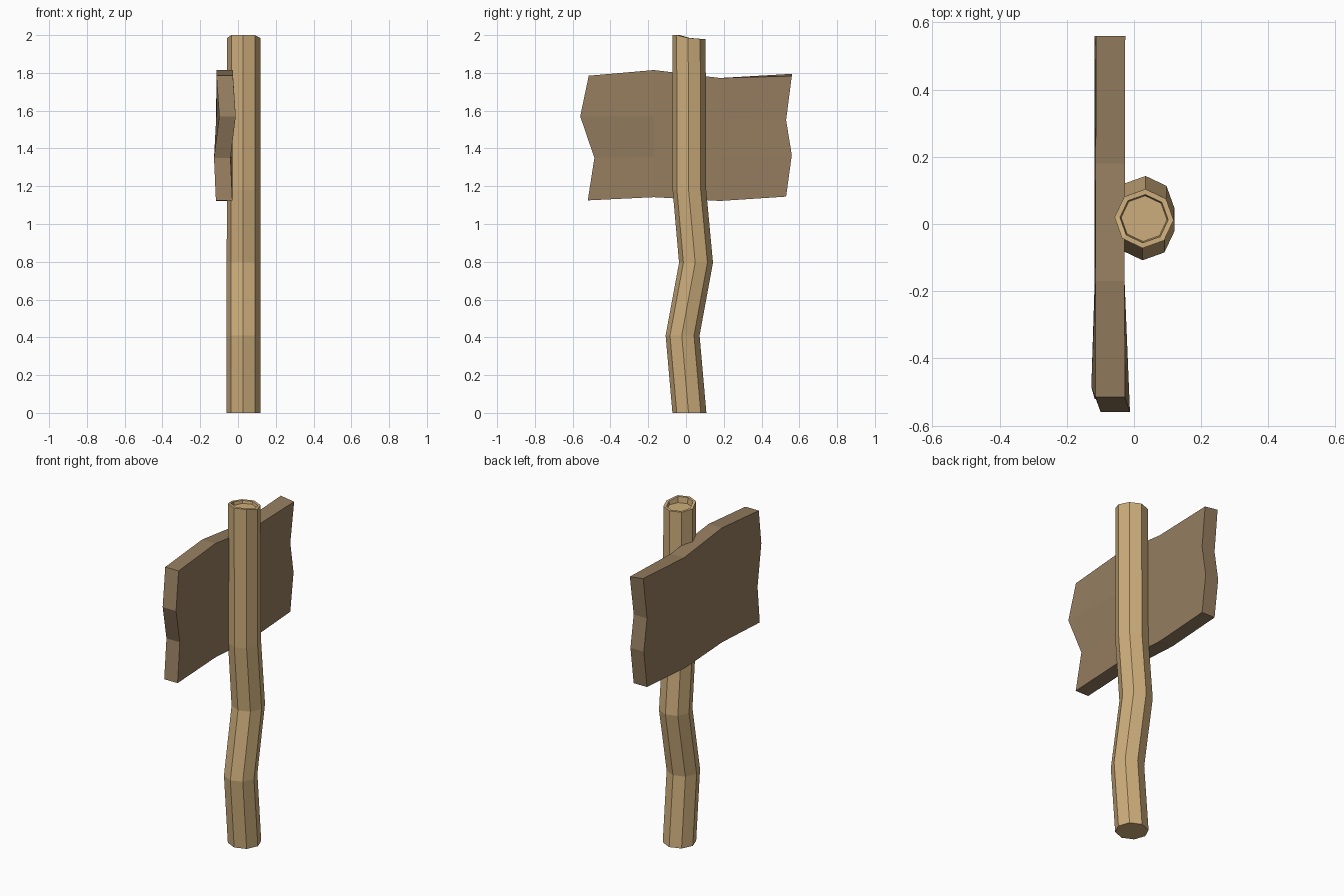
import bpy
import bmesh
from math import cos, sin, pi

if "Cube" in bpy.data.objects:
    bpy.data.objects.remove(bpy.data.objects["Cube"])


def make_object(name, bm, color):
    bmesh.ops.recalc_face_normals(bm, faces=bm.faces[:])
    mesh = bpy.data.meshes.new(name)
    bm.to_mesh(mesh)
    bm.free()
    mat = bpy.data.materials.new(name + "_wood")
    mat.diffuse_color = color
    mat.use_nodes = True
    mat.node_tree.nodes["Principled BSDF"].inputs["Base Color"].default_value = mat.diffuse_color
    mesh.materials.append(mat)
    obj = bpy.data.objects.new(name, mesh)
    bpy.context.collection.objects.link(obj)
    return obj


# Crooked eight-sided post with a shallow recess in its top
SIDES = 8
TURN = -0.05
CX = 0.03


def ring(bm, y, z, radius, tilt=None):
    verts = []
    for i in range(SIDES):
        a = TURN + 2 * pi * i / SIDES
        dz = tilt[i] if tilt else 0
        verts.append(bm.verts.new((CX + radius * cos(a), y + radius * sin(a), z + dz)))
    return verts


rim = [-0.015, -0.02, -0.02, -0.02, -0.015, 0.0, 0.0, 0.0]
bm = bmesh.new()
rings = [
    ring(bm, 0.018, 0.0, 0.09),
    ring(bm, -0.018, 0.41, 0.09),
    ring(bm, 0.053, 0.795, 0.09),
    ring(bm, 0.018, 1.18, 0.089),
    ring(bm, 0.016, 2.0, 0.088, rim),
    ring(bm, 0.016, 2.0, 0.072, rim),
    ring(bm, 0.016, 1.965, 0.068),
]
for low, high in zip(rings, rings[1:]):
    for i in range(SIDES):
        j = (i + 1) % SIDES
        bm.faces.new((low[i], low[j], high[j], high[i]))
bm.faces.new(rings[0])
bm.faces.new(rings[-1])
make_object("post", bm, (0.61, 0.42, 0.20, 1))

# Weathered board: rows from bottom to top, each point is (y, z, front x)
rows = [
    [(-0.52, 1.125, -0.03), (-0.17, 1.142, -0.03), (0.18, 1.122, -0.03), (0.53, 1.145, -0.03)],
    [(-0.485, 1.35, -0.04), (-0.17, 1.355, -0.03), (0.18, 1.35, -0.028), (0.56, 1.365, -0.03)],
    [(-0.56, 1.57, -0.012), (-0.17, 1.57, -0.028), (0.18, 1.56, -0.028), (0.53, 1.55, -0.03)],
    [(-0.515, 1.785, -0.027), (-0.17, 1.815, -0.028), (0.18, 1.773, -0.027), (0.56, 1.783, -0.026)],
]
THICK = 0.087
bm = bmesh.new()
front = [[bm.verts.new((x, y, z)) for y, z, x in r] for r in rows]
back = [[bm.verts.new((x - THICK, y, z)) for y, z, x in r] for r in rows]
back[3][3].co.z += 0.012
for grid in (front, back):
    for r in range(3):
        for c in range(3):
            bm.faces.new((grid[r][c], grid[r][c + 1], grid[r + 1][c + 1], grid[r + 1][c]))
for k in range(3):
    for e in (0, 3):
        bm.faces.new((front[e][k], front[e][k + 1], back[e][k + 1], back[e][k]))
        bm.faces.new((front[k][e], front[k + 1][e], back[k + 1][e], back[k][e]))
make_object("sign_board", bm, (0.30, 0.205, 0.115, 1))
